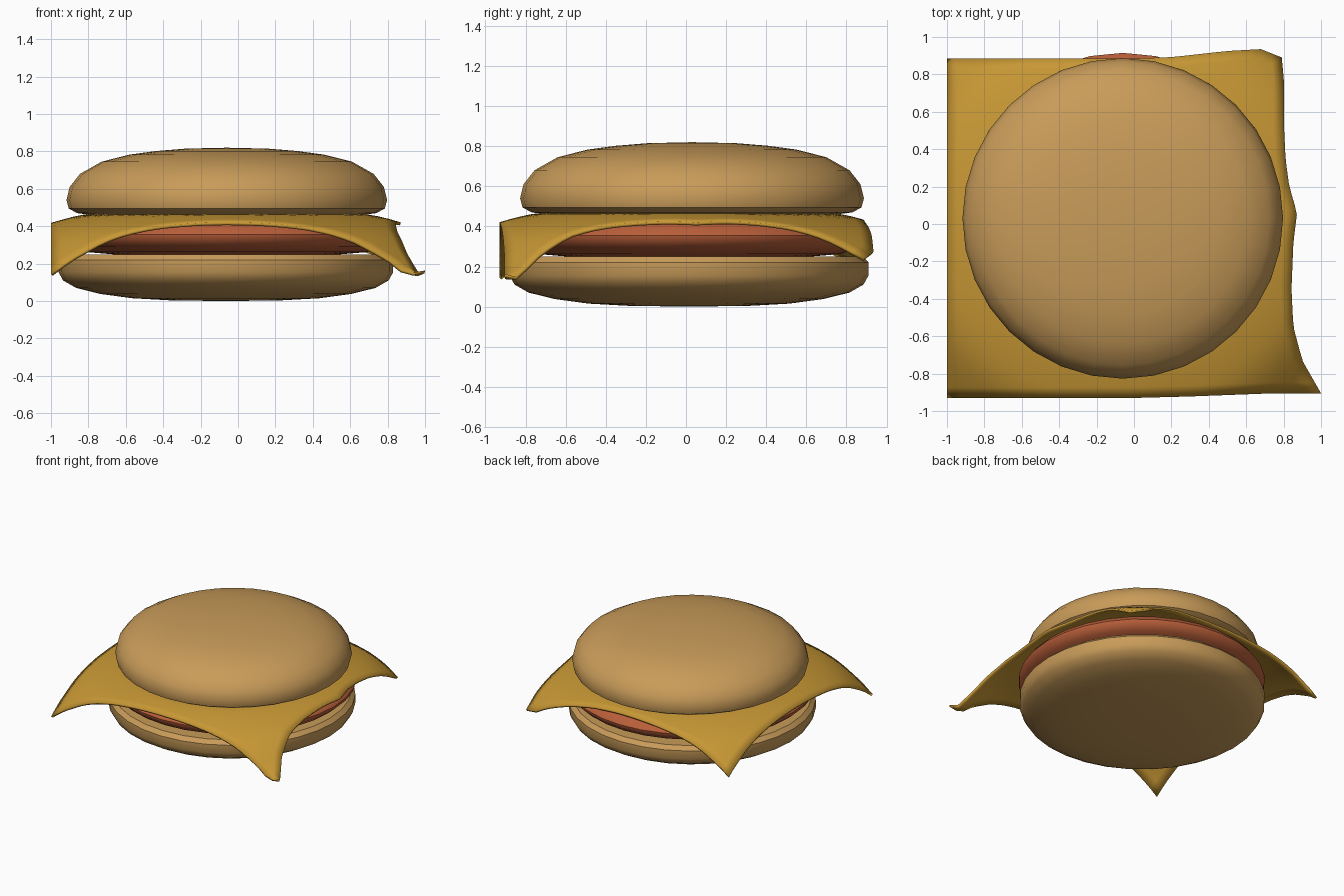
import bpy, bmesh, math
from mathutils import Vector

if "Cube" in bpy.data.objects:
    bpy.data.objects.remove(bpy.data.objects["Cube"])


def material(name, rgb):
    m = bpy.data.materials.new(name)
    m.diffuse_color = (*rgb, 1)
    m.use_nodes = True
    m.node_tree.nodes["Principled BSDF"].inputs["Base Color"].default_value = m.diffuse_color
    return m


def finish(bm, name, mat, angle=40):
    bmesh.ops.recalc_face_normals(bm, faces=bm.faces)
    me = bpy.data.meshes.new(name)
    bm.to_mesh(me)
    bm.free()
    ob = bpy.data.objects.new(name, me)
    bpy.context.collection.objects.link(ob)
    me.materials.append(mat)
    bpy.ops.object.select_all(action='DESELECT')
    ob.select_set(True)
    bpy.context.view_layer.objects.active = ob
    bpy.ops.object.shade_smooth_by_angle(angle=math.radians(angle))
    return ob


def lathe(name, profile, center, mat, sides=32):
    """Revolve an (r, z) profile whose two ends lie on the axis."""
    bm = bmesh.new()
    vs = [bm.verts.new((r, 0, z)) for r, z in profile]
    es = [bm.edges.new(p) for p in zip(vs, vs[1:])]
    bmesh.ops.spin(bm, geom=vs + es, cent=(0, 0, 0), axis=(0, 0, 1),
                   angle=math.tau, steps=sides)
    bmesh.ops.remove_doubles(bm, verts=bm.verts, dist=1e-4)
    bmesh.ops.translate(bm, verts=bm.verts, vec=(*center, 0))
    return finish(bm, name, mat)


def interp(table, t):
    """Piecewise linear lookup, clamped at both ends."""
    if t <= table[0][0]:
        return table[0][1]
    for (a, va), (b, vb) in zip(table, table[1:]):
        if t <= b:
            return va + (vb - va) * (t - a) / (b - a)
    return table[-1][1]


bun = material("bun", (0.58, 0.33, 0.10))
meat = material("meat", (0.49, 0.115, 0.042))
cheddar = material("cheddar", (0.57, 0.31, 0.035))

# Bottom bun: rounded base, flat top with a chamfered rim
lathe("bottom_bun",
      [(0, 0), (0.3, 0.004), (0.5, 0.015), (0.67, 0.038), (0.8, 0.07),
       (0.87, 0.11), (0.895, 0.155), (0.895, 0.22), (0.865, 0.25), (0, 0.25)],
      (-0.065, 0.015), bun)

# Patty: thick disc with a rounded side
lathe("patty",
      [(0, 0.24), (0.55, 0.245), (0.75, 0.262), (0.85, 0.29), (0.895, 0.33),
       (0.9, 0.355), (0.87, 0.395), (0.8, 0.425), (0.65, 0.44), (0, 0.445)],
      (-0.06, 0.015), meat)

# Top bun: flattened dome
lathe("top_bun",
      [(0, 0.458), (0.72, 0.46), (0.8, 0.47), (0.845, 0.495), (0.857, 0.54),
       (0.84, 0.61), (0.785, 0.68), (0.67, 0.745), (0.52, 0.783),
       (0.38, 0.802), (0.22, 0.815), (0, 0.82)],
      (-0.06, 0.03), bun)

# Cheese slice: square sheet with a wavy outline, drooping with distance
right_edge = [(-0.905, 1.0), (-0.73, 0.9), (-0.55, 0.852), (-0.35, 0.842),
              (-0.1, 0.852), (0.06, 0.872), (0.2, 0.83), (0.35, 0.81),
              (0.5, 0.803), (0.75, 0.803), (0.89, 0.79)]
back_edge = [(-1, 0.885), (0, 0.885), (0.2, 0.892), (0.5, 0.925),
             (0.68, 0.935), (0.79, 0.89)]
front_edge = [(-1, -0.93), (0, -0.93), (0.3, -0.922), (0.75, -0.905)]
droop = [(0.6, 0.466), (0.76, 0.463), (0.84, 0.447), (0.94, 0.418),
         (1.01, 0.395), (1.08, 0.36), (1.14, 0.32), (1.19, 0.275),
         (1.26, 0.215), (1.32, 0.145), (1.41, 0.168)]
N = 32
bm = bmesh.new()
grid = []
for j in range(N + 1):
    v = j / N
    row = []
    for i in range(N + 1):
        u = i / N
        xr = interp(right_edge, -0.905 + 1.795 * v)
        x = -1 + (xr + 1) * u
        y = interp(front_edge, x) * (1 - v) + interp(back_edge, x) * v
        z = interp(droop, math.hypot(x + 0.06, y))
        row.append(bm.verts.new((x, y, z)))
    grid.append(row)
for a, b in zip(grid, grid[1:]):
    for i in range(N):
        bm.faces.new((a[i], a[i + 1], b[i + 1], b[i]))
cheese = finish(bm, "cheese_slice", cheddar)
if cheese.data.polygons[0].normal.z < 0:
    cheese.data.flip_normals()
mod = cheese.modifiers.new("thickness", 'SOLIDIFY')
mod.thickness = 0.016
mod.offset = -1
